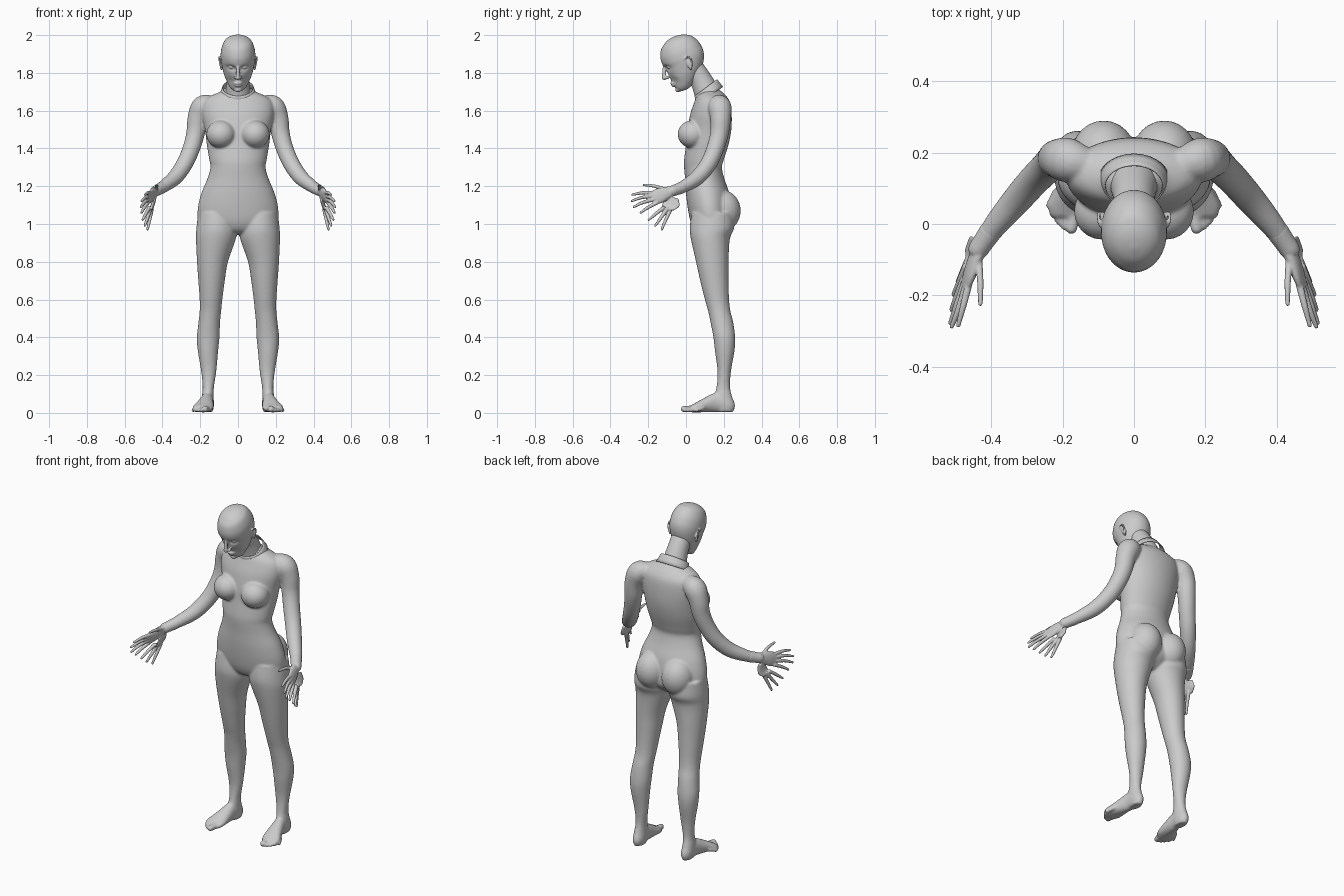
import bpy, bmesh, math
from mathutils import Vector, Matrix


def spline(rows, n=5):
    """Catmull-Rom resampling of equal-length number rows."""
    out = []
    for i in range(len(rows) - 1):
        a, b, c, d = (rows[max(i - 1, 0)], rows[i], rows[i + 1], rows[min(i + 2, len(rows) - 1)])
        for k in range(n):
            t = k / n
            out.append([0.5 * (2 * q + (r - p) * t + (2 * p - 5 * q + 4 * r - s) * t * t
                               + (3 * q - p - 3 * r + s) * t ** 3) for p, q, r, s in zip(a, b, c, d)])
    return out + [list(rows[-1])]


def loft(bm, rings, seg=32, caps=True):
    """Skin ellipses given as (centre, axis u, axis v)."""
    loops = []
    for c, u, v in rings:
        c, u, v = Vector(c), Vector(u), Vector(v)
        loops.append([bm.verts.new(c + u * math.cos(2 * math.pi * i / seg)
                                   + v * math.sin(2 * math.pi * i / seg)) for i in range(seg)])
    for a, b in zip(loops, loops[1:]):
        for i in range(seg):
            j = (i + 1) % seg
            bm.faces.new((a[i], a[j], b[j], b[i]))
    if caps:
        bm.faces.new(loops[0])
        bm.faces.new(loops[-1])


def stack(bm, rows, side=1, seg=48):
    """Level rings: (z, centre x, half width, front y, back y)."""
    loft(bm, [((side * cx, (f + b) / 2, z), (w, 0, 0), (0, (b - f) / 2, 0))
              for z, cx, w, f, b in spline(rows)], seg)


def tube(bm, rows, side=1, seg=20, n=5):
    """Round-ended tube through (x, y, z, radius)."""
    pts = spline(rows, n)
    pos = [Vector((side * p[0], p[1], p[2])) for p in pts]
    tan = [(pos[min(i + 1, len(pos) - 1)] - pos[max(i - 1, 0)]).normalized() for i in range(len(pos))]
    u = tan[0].orthogonal().normalized()
    rings = []
    for i, (p, t) in enumerate(zip(pos, tan)):
        u = (u - t * u.dot(t)).normalized()
        r, v = pts[i][3], t.cross(u)
        ends = [(0, 1)]
        if i == 0:
            ends = [(-.98, .2), (-.8, .6), (-.45, .9), (0, 1)]
        elif i == len(pos) - 1:
            ends = [(0, 1), (.45, .9), (.8, .6), (.98, .2)]
        rings += [(p + t * r * o, u * r * k, v * r * k) for o, k in ends]
    loft(bm, rings, seg)


def ball(bm, loc, radii, side=1):
    m = Matrix.Translation((side * loc[0], loc[1], loc[2])) @ Matrix.Diagonal((*radii, 1))
    bmesh.ops.create_uvsphere(bm, u_segments=24, v_segments=16, radius=1, matrix=m)


def finish(bm, name, voxel=0, smooth=0, mirror=False):
    bmesh.ops.recalc_face_normals(bm, faces=bm.faces)
    for f in bm.faces:
        f.smooth = True
    me = bpy.data.meshes.new(name)
    bm.to_mesh(me)
    bm.free()
    ob = bpy.data.objects.new(name, me)
    bpy.context.collection.objects.link(ob)
    if voxel:
        m = ob.modifiers.new("fuse", 'REMESH')
        m.mode, m.voxel_size, m.use_smooth_shade = 'VOXEL', voxel, True
    if smooth:
        m = ob.modifiers.new("soften", 'SMOOTH')
        m.factor, m.iterations = 0.5, smooth
    if mirror:
        ob.modifiers.new("mirror", 'MIRROR')
    return ob


# Body: torso, limbs and feet fused into one skin
bm = bmesh.new()
stack(bm, [(z, 0, w, f, b) for z, f, b, w in [
    (1.725, .085, .16, .06), (1.70, .07, .19, .095), (1.675, .055, .215, .15), (1.64, .042, .235, .185),
    (1.58, .022, .242, .19), (1.50, .008, .24, .175), (1.42, 0, .225, .165), (1.34, -.01, .2, .152),
    (1.30, -.01, .19, .146), (1.24, -.005, .203, .162), (1.16, 0, .23, .195), (1.08, .01, .24, .213),
    (1.01, .025, .24, .205), (.965, .05, .2, .14), (.945, .09, .17, .06)]], seg=64)
LEG = [(1.06, .11, .1, .03, .25), (.98, .113, .107, .02, .255), (.92, .117, .105, .026, .232),
       (.80, .135, .082, .053, .225), (.70, .14, .07, .075, .225), (.60, .143, .06, .10, .228),
       (.54, .146, .057, .117, .235), (.48, .152, .057, .13, .25), (.40, .158, .06, .145, .26),
       (.33, .159, .054, .153, .257), (.22, .155, .04, .167, .238), (.14, .157, .03, .162, .233),
       (.09, .16, .031, .15, .243), (.04, .16, .033, .15, .26), (.006, .16, .026, .16, .25)]
ARM = [(.13, .165, 1.635, .045), (.183, .178, 1.62, .062), (.212, .183, 1.56, .055), (.225, .177, 1.48, .049),
       (.247, .155, 1.40, .046), (.282, .12, 1.32, .044), (.33, .065, 1.25, .041), (.385, 0, 1.205, .034),
       (.425, -.055, 1.18, .027), (.437, -.072, 1.175, .026)]
# Foot slices: y, centre x, half width, instep height
FOOT = [(.245, .16, .02, .06), (.21, .16, .032, .095), (.16, .164, .034, .105), (.10, .174, .045, .078),
        (.05, .185, .055, .05), (.02, .188, .046, .034)]
TOES = [(.158, .06, .175, -.012, .017), (.178, .06, .195, -.006, .0115), (.193, .065, .211, .008, .011),
        (.207, .075, .226, .027, .0105), (.219, .09, .237, .052, .0105)]
for s in (1, -1):
    stack(bm, LEG, s)
    tube(bm, ARM, s, 28)
    ball(bm, (.09, .035, 1.475), (.078, .079, .074), s)
    ball(bm, (.085, .19, 1.07), (.092, .1, .11), s)
    loft(bm, [((s * x, y, h / 2 + .003), (w, 0, 0), (0, 0, h / 2)) for y, x, w, h in spline(FOOT)])
    for x0, y0, x1, y1, r in TOES:
        tube(bm, [(x0, y0, .025, r), (x1, y1, r + .003, r)], s)
finish(bm, "body", .0065, 5)

# Neck and tilted collar band
bm = bmesh.new()
tube(bm, [(0, .035, 1.83, .056), (0, .075, 1.77, .058), (0, .10, 1.72, .064), (0, .12, 1.67, .072)], seg=40)
finish(bm, "neck")
bm = bmesh.new()
loft(bm, [((0, .105 + d * .5, 1.722 - d), (.083 + d * .4, 0, 0), (0, .06 + d * .3, .044))
          for d in (0, .012, .025, .04)], 48, False)
m = finish(bm, "collar").modifiers.new("thickness", 'SOLIDIFY')
m.thickness = .004

# Head: upright in local space, then pitched forward
bm = bmesh.new()
stack(bm, [(z, 0, w, f, b) for z, f, b, w in [
    (.116, -.006, .006, .006), (.111, -.036, .036, .033), (.10, -.06, .064, .056), (.08, -.087, .092, .075),
    (.04, -.108, .112, .089), (0, -.112, .117, .092), (-.03, -.106, .112, .089), (-.06, -.106, .098, .083),
    (-.09, -.106, .075, .075), (-.12, -.104, .045, .062), (-.145, -.10, .01, .047), (-.16, -.09, -.02, .032),
    (-.166, -.065, -.045, .01)]], seg=64)
# Eye sockets and mouth hollow
for v in bm.verts:
    if v.co.y < 0:
        x, z = abs(v.co.x), v.co.z
        v.co.y += .016 * math.exp(-((x - .034) / .02) ** 2 - ((z + .02) / .014) ** 2)
        v.co.y += .008 * math.exp(-((x - .04) / .02) ** 2 - ((z + .1) / .025) ** 2)
# Nose, lips, chin, eyes, ears
tube(bm, [(0, -.1, .008, .008), (0, -.122, -.035, .01), (0, -.133, -.06, .0125)])
for z, y, r in ((-.104, -.112, .007), (-.116, -.110, .008)):
    tube(bm, [(-.024, -.092, -.11, .004), (-.01, y + .004, z, r), (.01, y + .004, z, r), (.024, -.092, -.11, .004)])
ball(bm, (0, -.092, -.148), (.02, .016, .014))
for s in (1, -1):
    ball(bm, (.012, -.118, -.066), (.01, .013, .009), s)
    ball(bm, (.034, -.081, -.019), (.016, .016, .012), s)
    ball(bm, (.087, .018, -.045), (.007, .016, .03), s)
    tube(bm, [(.084, .004, -.03, .005), (.094, .012, -.012, .005), (.1, .032, -.018, .005),
              (.097, .034, -.045, .005), (.088, .014, -.078, .006)], s)
head = finish(bm, "head", .0035, 4)
head.rotation_euler.x = math.radians(25)
head.location = (0, -.02, 1.885)

# Hands: gloved palm with spread fingers and cuff, plus a second lower palm layer
bm = bmesh.new()
tube(bm, [(.402, -.022, 1.193, .032), (.42, -.048, 1.183, .030), (.435, -.07, 1.175, .029)])
W = Vector((.15, .28, -.95))
N = Vector((.93, .35, .15))
loft(bm, [((x, y, z), W * w, N * t) for x, y, z, w, t in spline([
    (.428, -.06, 1.178, .024, .02), (.445, -.10, 1.165, .033, .019),
    (.46, -.14, 1.15, .041, .016), (.472, -.175, 1.138, .036, .011)])])
FINGERS = [((.463, -.17, 1.165), (.478, -.23, 1.165), (.492, -.284, 1.155)),
           ((.470, -.172, 1.148), (.490, -.235, 1.14), (.510, -.287, 1.122)),
           ((.475, -.168, 1.13), (.497, -.23, 1.113), (.514, -.277, 1.09)),
           ((.477, -.155, 1.112), (.497, -.205, 1.085), (.511, -.24, 1.06)),
           ((.435, -.10, 1.18), (.430, -.165, 1.20), (.430, -.224, 1.207)),
           ((.456, -.08, 1.08), (.468, -.108, 1.02), (.479, -.128, .972)),
           ((.464, -.10, 1.08), (.48, -.135, 1.03), (.494, -.162, .992)),
           ((.471, -.12, 1.085), (.49, -.165, 1.05), (.505, -.197, 1.022))]
for a, b, c in FINGERS:
    tube(bm, [(*a, .0105), (*b, .009), (*c, .0065)], seg=16)
loft(bm, [((x, y, z), (.006, w, -.1 * w), (.009, 0, .002)) for x, y, z, w in spline([
    (.442, -.075, 1.14, .035), (.452, -.08, 1.10, .046), (.463, -.098, 1.075, .034)])])
finish(bm, "hands", .0035, 3, True)
